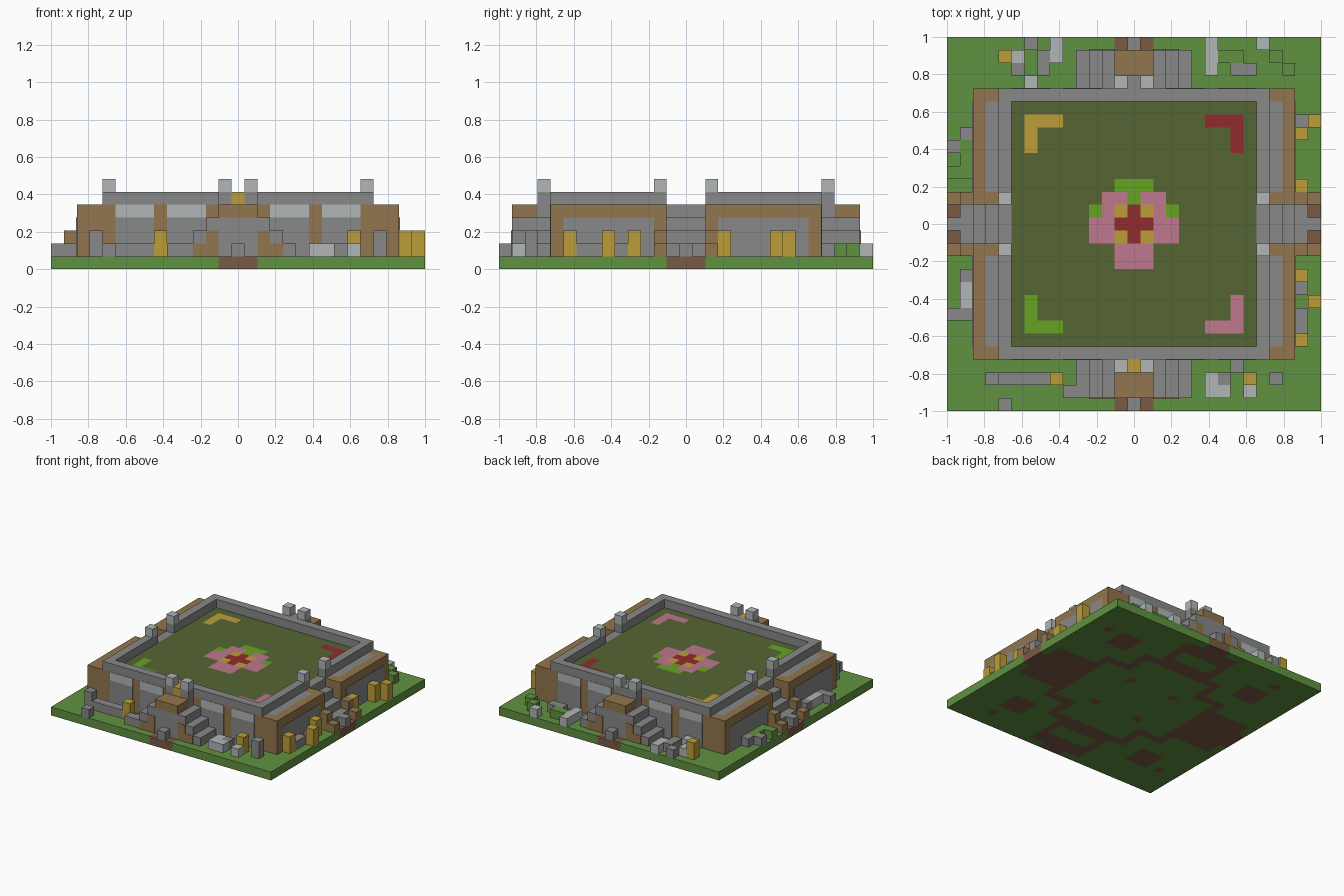
import bpy, bmesh
from mathutils import Vector

if "Cube" in bpy.data.objects:
    bpy.data.objects.remove(bpy.data.objects["Cube"], do_unlink=True)

N = 29            # cells along each side
U = 2 / N         # size of one cell
MID = N // 2


def linear(c):
    c /= 255
    return c / 12.92 if c <= 0.04045 else ((c + 0.055) / 1.055) ** 2.4


def material(name, r, g, b):
    m = bpy.data.materials.new(name)
    m.use_nodes = True
    col = (linear(r), linear(g), linear(b), 1)
    m.diffuse_color = col
    m.node_tree.nodes["Principled BSDF"].inputs["Base Color"].default_value = col
    return m


GRASS = material("grass green", 96, 145, 65)
OLIVE = material("olive turf", 85, 101, 52)
BROWN = material("timber brown", 146, 118, 77)
GREY = material("stone grey", 136, 136, 136)
LIGHT = material("pale stone", 177, 182, 182)
GOLD = material("gold", 188, 158, 58)
EARTH = material("earth brown", 122, 90, 68)
LEAF = material("leaf green", 103, 163, 34)
PINK = material("petal pink", 190, 120, 141)
RED = material("deep red", 145, 43, 43)


def finish(name, bm, mats):
    bmesh.ops.recalc_face_normals(bm, faces=bm.faces)
    mesh = bpy.data.meshes.new(name)
    bm.to_mesh(mesh)
    bm.free()
    for m in mats:
        mesh.materials.append(m)
    ob = bpy.data.objects.new(name, mesh)
    bpy.context.collection.objects.link(ob)


def box(name, mat, x, y, z):
    """Block given by cell ranges on each axis."""
    bm = bmesh.new()
    bmesh.ops.create_cube(bm, size=1)
    for v in bm.verts:
        v.co = Vector([r[0] + (r[1] - r[0]) * (c + 0.5) for c, r in zip(v.co, (x, y, z))]) * U
        v.co.x -= 1
        v.co.y -= 1
    finish(name, bm, [mat])


def flip(r):
    return (N - r[1], N - r[0])


def box_x(name, mat, x, y, z):
    box(name + "_right", mat, x, y, z)
    box(name + "_left", mat, flip(x), y, z)


def box_y(name, mat, x, y, z):
    box(name + "_front", mat, x, y, z)
    box(name + "_back", mat, x, flip(y), z)


def box_xy(name, mat, x, y, z):
    box_x(name + "_front", mat, x, y, z)
    box_x(name + "_back", mat, x, flip(y), z)


def tiles(name, cells, z, mats, rule):
    """Square slab of tiles, each face coloured by rule(dx, dy, normal z)."""
    bm = bmesh.new()
    bmesh.ops.create_grid(bm, x_segments=cells, y_segments=cells, size=cells * U / 2)
    ext = bmesh.ops.extrude_face_region(bm, geom=bm.faces[:], use_keep_orig=True)
    top = [g for g in ext["geom"] if isinstance(g, bmesh.types.BMVert)]
    bmesh.ops.translate(bm, verts=top, vec=(0, 0, U * (z[1] - z[0])))
    bmesh.ops.translate(bm, verts=bm.verts, vec=(0, 0, U * z[0]))
    bmesh.ops.recalc_face_normals(bm, faces=bm.faces)
    half = cells // 2
    for f in bm.faces:
        c = f.calc_center_median() / U
        dx, dy = (max(-half, min(half, round(v))) for v in (c.x, c.y))
        f.material_index = mats.index(rule(dx, dy, f.normal.z))
    finish(name, bm, mats)


# Ground slab: earth at the four entrances and paths on the underside
def ground_rule(dx, dy, nz):
    ax, ay = abs(dx), abs(dy)
    lo, hi = min(ax, ay), max(ax, ay)
    if lo <= 1 and hi == MID:
        return EARTH
    if nz > -0.5:
        return GRASS
    pads = 8 <= lo and hi <= 10
    spots = (lo, hi) == (10, 12) and (ax > ay) == (dx * dy > 0)
    centre_spots = lo == hi == 3
    ring = (hi == 8 and lo <= 5) or (lo == 5 and hi <= 8)
    halls = 9 <= hi <= 13 and lo <= 3 and not (ay in (10, 11) and ax <= 2)
    return EARTH if pads or spots or centre_spots or ring or halls else GRASS


tiles("ground", N, (0, 1), [GRASS, EARTH], ground_rule)

# Roof floor with a flower in the middle and an angle mark in each corner
FLOWER = ["..GGG..", ".PPGPP.", "GPYRYPG", "PPRRRPP", "PPYRYPP", "..PPP..", "..PPP.."]
PAINT = {".": OLIVE, "G": LEAF, "P": PINK, "Y": GOLD, "R": RED}


def floor_rule(dx, dy, nz):
    if nz < 0.5:
        return OLIVE
    if max(abs(dx), abs(dy)) <= 3:
        return PAINT[FLOWER[3 - dy][dx + 3]]
    if max(abs(dx), abs(dy)) == 8 and min(abs(dx), abs(dy)) >= 6:
        if dx < 0:
            return GOLD if dy > 0 else LEAF
        return RED if dy > 0 else PINK
    return OLIVE


tiles("roof_floor", 19, (4, 5), list(PAINT.values()), floor_rule)

# Front and back walls with pale windows over stone panels
box_y("wall", BROWN, (4, 25), (4, 5), (1, 5))
box_y("parapet", GREY, (4, 25), (4, 5), (5, 6))
for x in ((5, 8), (9, 12)):
    box_xy("window", LIGHT, x, (3.95, 4), (4, 5))
    box_xy("wall_panel", GREY, x, (3.95, 4), (1, 4))

# Side walls, each split by an entrance
box_xy("side_wall", BROWN, (2, 3), (4, 12), (1, 5))
box_xy("side_corner", BROWN, (3, 4), (4, 5), (1, 5))
box_xy("side_ledge", GREY, (3, 4), (5, 12), (1, 5))
box_xy("side_parapet", GREY, (4, 5), (5, 13), (1, 6))
box_xy("side_panel", GREY, (1.95, 2), (5, 12), (1, 4))
box_xy("side_finial", LIGHT, (4, 5), (12, 13), (6, 7))

# Side stairs with timber rails
for i, (rail, step) in enumerate(((2, 1), (3, 2), (5, 3), (5, 4))):
    box_xy("rail", BROWN, (i, i + 1), (12, 13), (1, rail))
    if i:
        box_x("side_step", GREY, (i, i + 1), (13, 16), (1, step))
box_x("side_landing", GREY, (4, 5), (13, 16), (1, 5))
box_x("side_marker", GREY, (0, 1), (14, 15), (1, 2))

# Front and back stairs, rising from both ends to a platform
for i in range(3):
    box_xy("step", GREY, (10 + i, 11 + i), (1, 4), (1, 2 + i))
for i in (1, 2):
    box_xy("step_arch", BROWN, (10 + i, 11 + i), (0.95, 1), (1, 1 + i))
box_y("platform_base", GREY, (13, 16), (1, 4), (1, 4))
box_y("platform_top", BROWN, (13, 16), (1, 3), (4, 5))
box_y("door_sill", GREY, (13, 16), (3, 4), (4, 5))
box_xy("door_post", GREY, (13, 14), (3, 4), (5, 6))
box_xy("door_finial", LIGHT, (13, 14), (3, 4), (6, 7))
box("door_crest_front", GOLD, (14, 15), (3, 4), (5, 6))
box("door_crest_back", GREY, (14, 15), (25, 26), (5, 6))
box_y("marker", GREY, (14, 15), (0, 1), (1, 2))

# Loose blocks around the building: g stone, T tall stone, l pale, y gold, G grass
BLOCKS = {"g": ("stone_block", GREY, 2), "T": ("tall_stone", GREY, 3),
          "l": ("pale_block", LIGHT, 2), "y": ("gold_post", GOLD, 3),
          "G": ("hedge_block", GRASS, 2)}
FRONT = ["....g",
         ".........g..........ll.l",
         "...Tggggy...........lg.y.T",
         "......................g"]
BACK = ["......g.l...........l...l",
        "....yl.gl...........lGG..G",
        ".....g.g............l.gg..G",
        "......l"]
SIDES = {0: "........g.G..........g",
         1: ".......gGGG.......gllg",
         27: "......gy...y......yg.ggy",
         28: "......y.............y"}


def block(kind, i, j):
    if kind in BLOCKS:
        name, mat, top = BLOCKS[kind]
        box(name, mat, (i, i + 1), (j, j + 1), (1, top))


for j in range(4):
    for i, kind in enumerate(FRONT[j]):
        block(kind, i, j)
    for i, kind in enumerate(BACK[j]):
        block(kind, i, N - 1 - j)
for i, column in SIDES.items():
    for j, kind in enumerate(column):
        block(kind, i, N - 1 - j)
